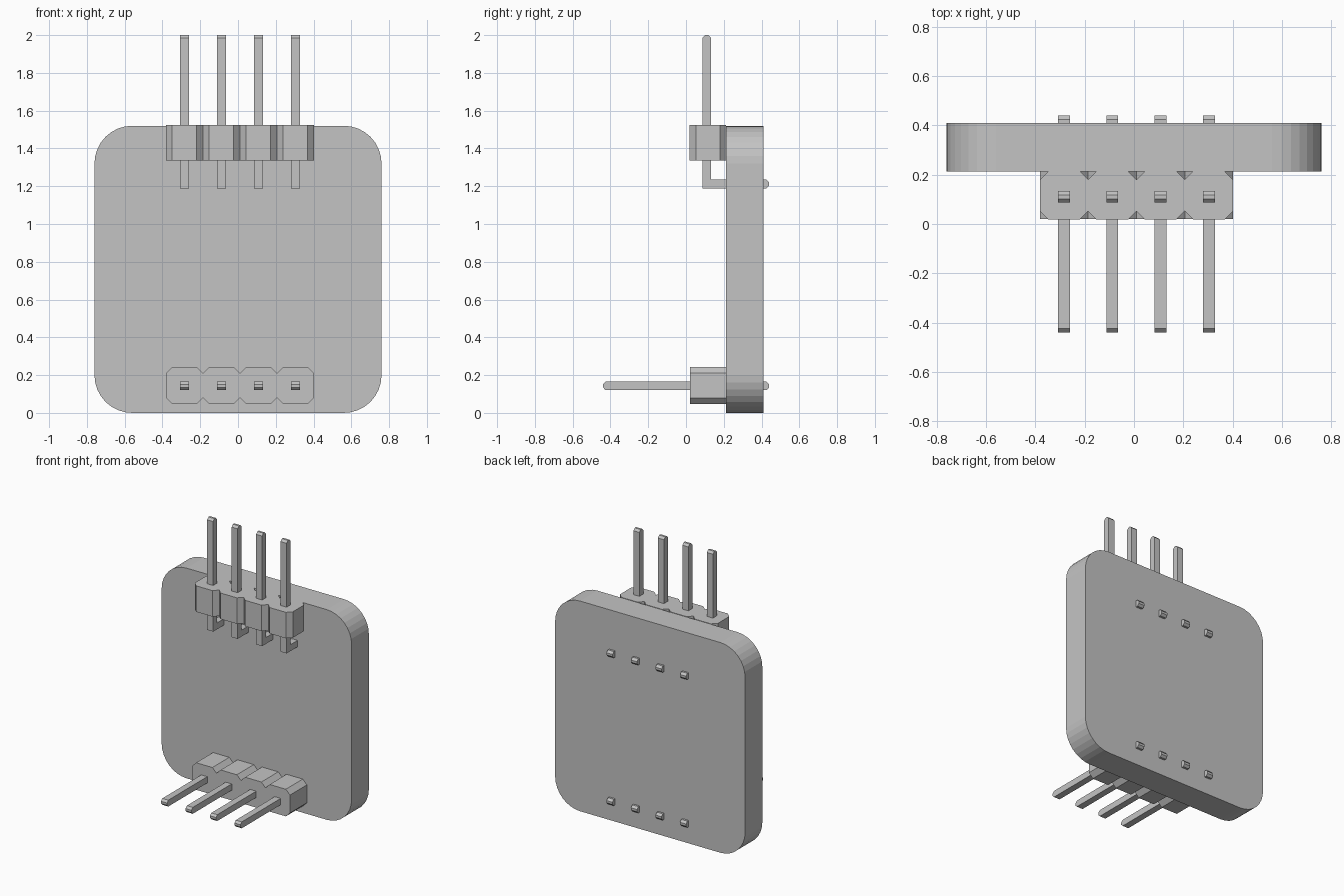
import bpy, bmesh, math
from mathutils import Vector

cube = bpy.data.objects.get("Cube")
if cube:
    bpy.data.objects.remove(cube, do_unlink=True)

# One plain grey for the whole model
grey = bpy.data.materials.new("plain_grey")
grey.use_nodes = True
colour = (0.55, 0.55, 0.55, 1)
grey.diffuse_color = colour
grey.node_tree.nodes["Principled BSDF"].inputs["Base Color"].default_value = colour

PITCH, MID, COUNT = 0.196, 0.01, 4
CENTRES = [MID + (i - (COUNT - 1) / 2) * PITCH for i in range(COUNT)]


def prism(name, outline, place, start, end):
    """Extrude a flat outline from start to end; place(u, v, w) gives x, y, z."""
    bm = bmesh.new()
    face = bm.faces.new([bm.verts.new(place(u, v, start)) for u, v in outline])
    shift = Vector(place(0, 0, end)) - Vector(place(0, 0, start))
    new = bmesh.ops.extrude_face_region(bm, geom=[face], use_keep_orig=True)["geom"]
    bmesh.ops.translate(bm, vec=shift, verts=[g for g in new if isinstance(g, bmesh.types.BMVert)])
    bmesh.ops.recalc_face_normals(bm, faces=bm.faces)
    mesh = bpy.data.meshes.new(name)
    bm.to_mesh(mesh)
    bm.free()
    mesh.materials.append(grey)
    obj = bpy.data.objects.new(name, mesh)
    bpy.context.collection.objects.link(obj)
    return obj


def along_x(u, v, w):
    return (w, u, v)


def along_y(u, v, w):
    return (u, w, v)


def along_z(u, v, w):
    return (u, v, w)


def rounded_square(half, radius, steps, lift):
    points = []
    for corner, (sx, sy) in enumerate([(1, 1), (-1, 1), (-1, -1), (1, -1)]):
        for s in range(steps + 1):
            a = math.pi / 2 * (corner + s / steps)
            points.append((sx * (half - radius) + radius * math.cos(a),
                           lift + sy * (half - radius) + radius * math.sin(a)))
    return points


def header_outline(mid, half):
    """Row of joined octagonal cells."""
    cut = 0.033
    lower, upper = [], []
    for c in CENTRES:
        l, r = c - PITCH / 2, c + PITCH / 2
        row = [(l, cut), (l + cut, 0), (r - cut, 0)]
        lower += [(x, mid - half + d) for x, d in row]
        upper += [(x, mid + half - d) for x, d in row]
    last = CENTRES[-1] + PITCH / 2
    lower.append((last, mid - half + cut))
    upper.append((last, mid + half - cut))
    return lower + upper[::-1]


# Board
prism("circuit_board", rounded_square(0.76, 0.2, 8, 0.76), along_y, 0.213, 0.41)

# Plastic header blocks
prism("lower_header", header_outline(0.145, 0.098), along_y, 0.02, 0.213)
prism("upper_header", header_outline(0.116, 0.097), along_z, 1.335, 1.523)

# Pin side profiles (y, z) with blunted tips
P, T = 0.023, 0.015
z0, zb, yb, tip = 0.143, 1.212, 0.11, 0.44
straight = [(-tip, z0 - P + T), (-tip + T, z0 - P), (tip - T, z0 - P), (tip, z0 - P + T),
            (tip, z0 + P - T), (tip - T, z0 + P), (-tip + T, z0 + P), (-tip, z0 + P - T)]
bent = [(yb - P, zb - P), (tip - T, zb - P), (tip, zb - P + T), (tip, zb + P - T),
        (tip - T, zb + P), (yb + P, zb + P), (yb + P, 2 - T), (yb + P - T, 2),
        (yb - P + T, 2), (yb - P, 2 - T)]
for i, c in enumerate(CENTRES, 1):
    prism(f"lower_pin_{i}", straight, along_x, c - 0.024, c + 0.024)
    prism(f"upper_pin_{i}", bent, along_x, c - 0.024, c + 0.024)
